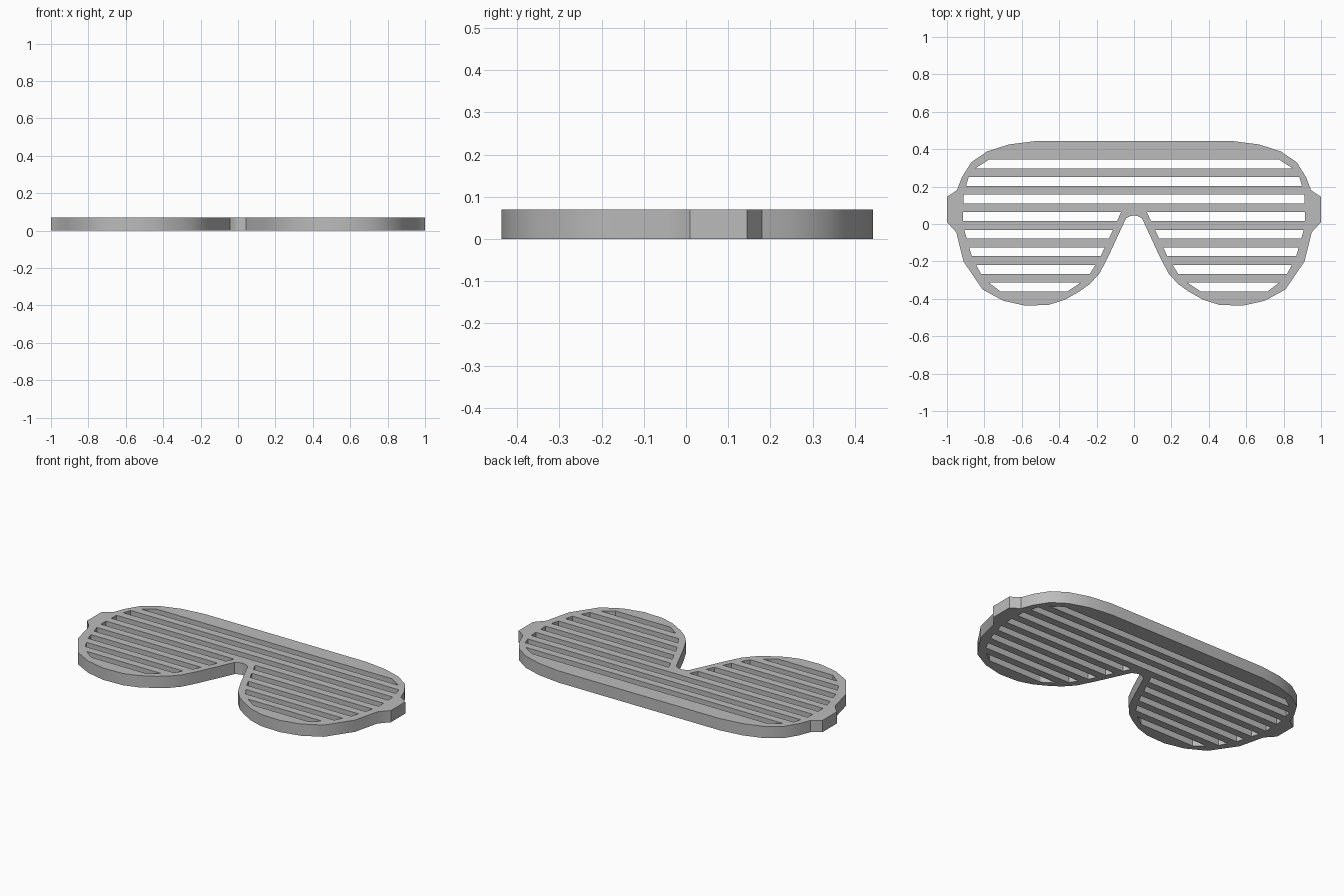
import bpy
import bmesh

cube = bpy.data.objects.get("Cube")
if cube:
    bpy.data.objects.remove(cube, do_unlink=True)

THICKNESS = 0.07

# Left half of the frame outline, from the top centre round to the nose bridge
half = [(0, .443), (.53, .443), (.67, .425), (.785, .388), (.87, .33),
        (.92, .25), (.947, .18), (1, .145), (1, .01), (.95, -.045),
        (.912, -.2), (.81, -.35), (.7, -.41), (.58, -.437), (.455, -.432),
        (.37, -.405), (.29, -.36), (.235, -.32), (.185, -.265), (.14, -.18),
        (.043, .03), (.022, .041), (0, .046)]
outline = half + [(-x, y) for x, y in half[-2:0:-1]]

# Edges of the slotted area as (y, x): outer rim and nose side
rim = [(.345, .775), (.3, .845), (.25, .885), (.16, .91), (.02, .915),
       (-.03, .908), (-.17, .868), (-.265, .82), (-.31, .78), (-.36, .715)]
nose = [(.065, .068), (-.03, .112), (-.17, .177), (-.265, .235),
        (-.31, .28), (-.36, .355)]


def x_at(edge, y):
    """Interpolate the x of an edge at height y."""
    for (y0, x0), (y1, x1) in zip(edge, edge[1:]):
        if y >= y1:
            break
    return x0 + (x1 - x0) * (y - y0) / (y1 - y0)


# Shutter slots: three run right across, the rest are split by the nose
loops = [outline]
for i in range(8):
    top = .345 - i * .094
    low = top - .047
    a, b = x_at(rim, top), x_at(rim, low)
    if i < 3:
        loops.append([(-a, top), (a, top), (b, low), (-b, low)])
    else:
        c, d = x_at(nose, top), x_at(nose, low)
        for s in (1, -1):
            loops.append([(s * c, top), (s * a, top), (s * b, low), (s * d, low)])

# Fill the outline around the slots
bm = bmesh.new()
edges = []
for loop in loops:
    verts = [bm.verts.new((x, y, THICKNESS)) for x, y in loop]
    edges += [bm.edges.new((v, verts[i - 1])) for i, v in enumerate(verts)]
bmesh.ops.triangle_fill(bm, edges=edges, normal=(0, 0, 1))
bm.normal_update()
for face in bm.faces:
    if face.normal.z < 0:
        face.normal_flip()

mesh = bpy.data.meshes.new("shutter_frame")
bm.to_mesh(mesh)
bm.free()
frame = bpy.data.objects.new("shutter_frame", mesh)
bpy.context.collection.objects.link(frame)

# Plain grey plastic
grey = bpy.data.materials.new("grey_plastic")
grey.use_nodes = True
colour = (.5, .5, .5, 1)
grey.diffuse_color = colour
grey.node_tree.nodes["Principled BSDF"].inputs["Base Color"].default_value = colour
mesh.materials.append(grey)

# Thicken down to the ground and smooth the curved walls
bpy.ops.object.select_all(action="DESELECT")
frame.select_set(True)
bpy.context.view_layer.objects.active = frame
solid = frame.modifiers.new("thickness", "SOLIDIFY")
solid.thickness = THICKNESS
solid.offset = -1
bpy.ops.object.modifier_apply(modifier=solid.name)
bpy.ops.object.shade_smooth_by_angle()
